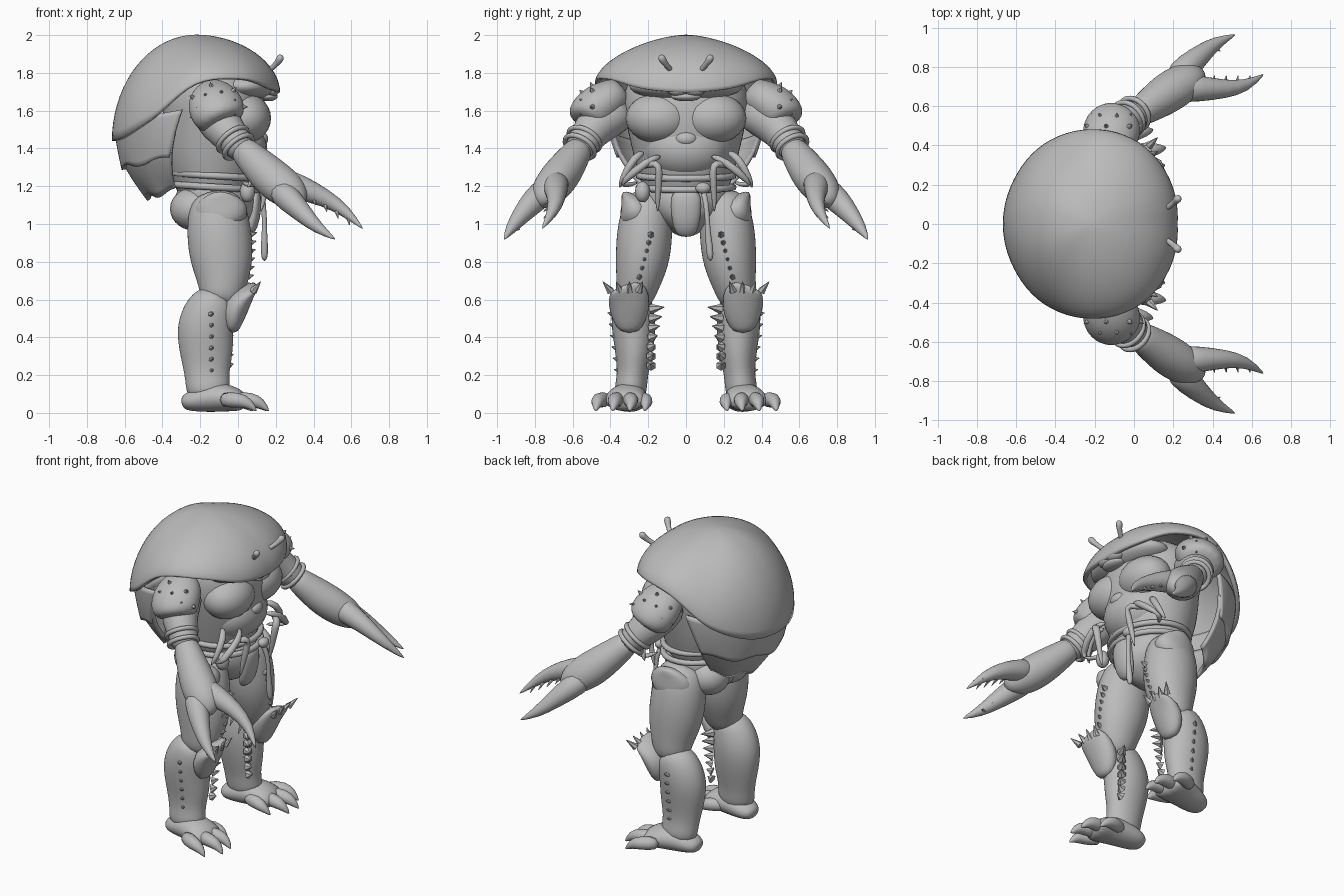
import bpy, bmesh, math
from mathutils import Vector

if "Cube" in bpy.data.objects:
    bpy.data.objects.remove(bpy.data.objects["Cube"], do_unlink=True)

grey = bpy.data.materials.new("plain grey")
grey.use_nodes = True
GREY = (0.5, 0.5, 0.5, 1)
grey.diffuse_color = GREY
grey.node_tree.nodes["Principled BSDF"].inputs["Base Color"].default_value = GREY


def finish(bm, name, mirror=False, subdivide=0, thickness=0, smooth=True):
    """Turn a bmesh into a shaded object, with optional mirror, thickness and smoothing."""
    bmesh.ops.recalc_face_normals(bm, faces=bm.faces)
    mesh = bpy.data.meshes.new(name)
    bm.to_mesh(mesh)
    bm.free()
    mesh.materials.append(grey)
    obj = bpy.data.objects.new(name, mesh)
    bpy.context.collection.objects.link(obj)
    for face in mesh.polygons:
        face.use_smooth = smooth
    if mirror:
        mod = obj.modifiers.new("mirror", 'MIRROR')
        mod.use_axis = (False, True, False)
        mod.use_mirror_merge = False
    if thickness:
        mod = obj.modifiers.new("thickness", 'SOLIDIFY')
        mod.thickness = thickness
        mod.offset = 0
    if subdivide:
        mod = obj.modifiers.new("smoothing", 'SUBSURF')
        mod.levels = mod.render_levels = subdivide


def add_tube(bm, rows, ref=(1, 0, 0), sides=12):
    """Loft rings (x, y, z, radius along ref, radius across) square to their path."""
    points = [Vector(row[:3]) for row in rows]
    rings = []
    for i, row in enumerate(rows):
        tangent = (points[min(i + 1, len(rows) - 1)] - points[max(i - 1, 0)]).normalized()
        along = Vector(ref)
        along = (along - tangent * along.dot(tangent)).normalized()
        across = tangent.cross(along)
        ring = []
        for k in range(sides):
            angle = math.tau * k / sides
            ring.append(bm.verts.new(points[i] + along * row[3] * math.cos(angle)
                                     + across * row[-1] * math.sin(angle)))
        rings.append(ring)
    for low, high in zip(rings, rings[1:]):
        for k in range(sides):
            n = (k + 1) % sides
            bm.faces.new((low[k], low[n], high[n], high[k]))
    bm.faces.new(rings[0])
    bm.faces.new(rings[-1])


def tube(name, rows, mirror=True, ref=(1, 0, 0), subdivide=1):
    bm = bmesh.new()
    add_tube(bm, rows, ref)
    finish(bm, name, mirror, subdivide)


def ball(name, centre, radii, mirror=True):
    bm = bmesh.new()
    bmesh.ops.create_uvsphere(bm, u_segments=24, v_segments=14, radius=1)
    bmesh.ops.scale(bm, vec=radii, verts=bm.verts)
    bmesh.ops.translate(bm, vec=centre, verts=bm.verts)
    finish(bm, name, mirror)


def spikes(name, pairs, radius):
    """Small cones, each from a base point to a tip point."""
    bm = bmesh.new()
    for base, tip in pairs:
        ref = (0, 0, 1) if abs(tip[2] - base[2]) < 0.03 else (1, 0.2, 0)
        add_tube(bm, [(*base, radius), (*tip, 0.002)], ref, 6)
    finish(bm, name, True, smooth=False)


def patch(name, point, start, end, columns, rows, thickness):
    """Curved sheet sampled from point(azimuth, t)."""
    bm = bmesh.new()
    grid = [[bm.verts.new(point(math.radians(start + (end - start) * c / columns), r / rows))
             for c in range(columns + 1)] for r in range(rows + 1)]
    for a, b in zip(grid, grid[1:]):
        for c in range(columns):
            bm.faces.new((a[c], a[c + 1], b[c + 1], b[c]))
    bmesh.ops.remove_doubles(bm, verts=bm.verts, dist=0.0005)
    finish(bm, name, thickness=thickness)


def spline(keys, position):
    """Smooth curve through evenly spaced keys, flat at both ends."""
    i = min(int(position), len(keys) - 2)
    f = position - i
    before, after = keys[max(i - 1, 0)], keys[min(i + 2, len(keys) - 1)]
    return [b + f / 2 * (c - a + f * (2 * a - 5 * b + 4 * c - d + f * (3 * (b - c) + d - a)))
            for a, b, c, d in zip(before, keys[i], keys[i + 1], after)]


# Carapace: dome whose (radius, rim height, roundness) follow the azimuth in equal steps
CENTRE = -0.22
RIM = [(.43, 1.695, 1.9), (.45, 1.715, 1.85), (.47, 1.765, 1.65), (.47, 1.74, 1.6),
       (.46, 1.56, 1.8), (.44, 1.46, 2), (.435, 1.44, 2)]


def dome_point(azimuth, t):
    degrees = abs((math.degrees(azimuth) + 180) % 360 - 180)
    radius, height, power = spline(RIM, degrees / 30)
    flare = math.sin(t * math.pi / 2)
    rise = max(0, 1 - flare ** power) ** (1 / power)
    return (CENTRE + radius * flare * math.cos(azimuth), radius * flare * math.sin(azimuth),
            height + (1.99 - height) * rise)


patch("carapace", dome_point, 0, 360, 72, 18, 0.025)


# Back plates: overlapping tiers that narrow downwards, each with a shallow scalloped edge
def back_plate(name, top, bottom, wide, narrow, start):
    def point(azimuth, t):
        azimuth = math.pi + (azimuth - math.pi) * (1 - 0.15 * t)
        ragged = 0.012 * math.cos(azimuth * 9) * t ** 4
        radius = wide + (narrow - wide) * t ** 1.6
        rise = 0.08 * (1 - abs(math.cos(azimuth)))
        return (CENTRE + radius * math.cos(azimuth), radius * math.sin(azimuth),
                top + rise + (bottom - top) * t + ragged)
    patch(name, point, start, 360 - start, 48, 10, 0.022)


back_plate("upper_back_plate", 1.54, 1.3, .425, .385, 100)
back_plate("lower_back_plate", 1.42, 1.14, .405, .25, 106)

# Torso, chest and hips
tube("torso", [(-.13, 0, 1.1, .17, .2), (-.13, 0, 1.22, .22, .25), (-.14, 0, 1.36, .27, .29),
               (-.12, 0, 1.55, .29, .335), (-.13, 0, 1.7, .28, .36), (-.16, 0, 1.86, .2, .25)],
     mirror=False, subdivide=2)
ball("chest_muscle", (.03, .14, 1.56), (.145, .18, .135))
ball("belly_plate", (-.03, 0, 1.4), (.185, .23, .17), False)
ball("breast_plate", (.12, 0, 1.45), (.04, .06, .04), False)
tube("hips", [(-.11, 0, .93, .06, .04), (-.11, 0, .99, .2, .13), (-.12, 0, 1.08, .23, .23),
              (-.12, 0, 1.19, .22, .25), (-.12, 0, 1.24, .15, .2)], mirror=False, subdivide=2)
tube("loincloth", [(.04, 0, .93, .02, .04), (.07, 0, .98, .04, .075), (.09, 0, 1.1, .04, .085),
                   (.09, 0, 1.19, .03, .08)], mirror=False)
ball("rump", (-.23, .1, 1.08), (.13, .13, .115))


# Ring-shaped straps
def band(name, centre, radii, thick, axis=(0, 0, 1), mirror=False):
    bm = bmesh.new()
    turn = Vector((0, 0, 1)).rotation_difference(Vector(axis))
    count, sides = 32, 8
    grid = []
    for i in range(count):
        a = math.tau * i / count
        grid.append([])
        for k in range(sides):
            b = math.tau * k / sides
            offset = thick * math.cos(b)
            local = Vector(((radii[0] + offset) * math.cos(a), (radii[1] + offset) * math.sin(a),
                            thick * math.sin(b)))
            grid[-1].append(bm.verts.new(Vector(centre) + turn @ local))
    for i in range(count):
        for k in range(sides):
            n, m = (i + 1) % count, (k + 1) % sides
            bm.faces.new((grid[i][k], grid[n][k], grid[n][m], grid[i][m]))
    finish(bm, name, mirror)


for label, height in (("upper", 1.255), ("lower", 1.195)):
    band(label + "_belt", (-.12, 0, height), (.225, .25), .018, (.06, 0, 1))
tube("belt_tail", [(.1, .08, 1.2, .02), (.14, .11, 1.12, .014), (.14, .115, .95, .013),
                   (.14, .125, .88, .022), (.14, .13, .8, .016)], mirror=False)
ball("belt_knot", (.12, .09, 1.19), (.03, .04, .03), False)
ball("belt_pouch", (.05, -.23, 1.17), (.04, .04, .055), False)

# Face under the carapace rim
ball("head", (.03, 0, 1.73), (.17, .3, .08), False)
ball("upper_lip", (.18, .04, 1.705), (.04, .06, .028))
ball("jaw", (.16, 0, 1.675), (.05, .08, .025), False)
tube("eye_stalk", [(.13, .06, 1.79, .016), (.18, .09, 1.825, .014), (.21, .115, 1.855, .016),
                   (.225, .13, 1.88, .024), (.23, .135, 1.895, .01)])

# Small folded limbs on the belly
tube("outer_belly_limb", [(.1, .13, 1.36, .012), (.16, .2, 1.34, .022), (.12, .34, 1.22, .024),
                          (.08, .34, 1.2, .02), (.02, .25, 1.22, .008)])
tube("inner_belly_limb", [(.08, .24, 1.3, .015), (.18, .15, 1.33, .024), (.17, .14, 1.29, .024),
                          (.14, .15, 1.15, .017), (.12, .15, 1.06, .005)])
tube("side_belly_limb", [(.04, .22, 1.38, .015), (.09, .27, 1.36, .024), (.08, .34, 1.24, .018),
                         (.05, .35, 1.19, .006)])

# Arms and bands
tube("shoulder_pad", [(-.14, .33, 1.72, .07), (-.13, .38, 1.68, .13, .1), (-.12, .46, 1.63, .155, .125),
                      (-.1, .52, 1.57, .15, .12), (-.08, .54, 1.53, .1)], subdivide=2)
tube("upper_arm", [(-.14, .3, 1.62, .1), (-.12, .42, 1.57, .125), (-.07, .5, 1.5, .11),
                   (0, .55, 1.42, .085), (.04, .58, 1.38, .075)])
AXIS = (.5, .4, -.65)
for label, shift, size in (("upper", .03, .09), ("lower", .085, .086)):
    spot = Vector((-.045, .525, 1.47)) + Vector(AXIS) * shift * 1.1
    band(label + "_arm_band", spot, (size, size), .014, AXIS, True)
tube("forearm", [(.0, .55, 1.42, .07), (.06, .59, 1.36, .085), (.14, .645, 1.28, .105, .105),
                 (.22, .7, 1.21, .115, .105), (.3, .75, 1.15, .095, .085), (.35, .77, 1.11, .03)],
     subdivide=2)
ball("claw_joint", (.25, .69, 1.25), (.045, .05, .045))
tube("outer_pincer", [(.2, .72, 1.2, .08), (.28, .81, 1.12, .07), (.35, .87, 1.05, .052),
                      (.42, .925, .98, .034), (.52, .965, .915, .003)])
tube("inner_pincer", [(.22, .69, 1.23, .08), (.34, .69, 1.19, .068), (.46, .685, 1.14, .05),
                      (.57, .7, 1.07, .034), (.665, .765, .97, .003)])
spikes("pincer_teeth", [((.4 + .06 * i, .7, 1.14 - .03 * i), (.41 + .06 * i, .755, 1.1 - .035 * i))
                        for i in range(4)]
       + [((.3 + .05 * i, .84 + .03 * i, 1.08 - .05 * i), (.34 + .05 * i, .81 + .035 * i, 1.07 - .05 * i))
          for i in range(3)], .016)


# Low thorns on the outside of each shoulder pad
def shoulder_thorn(i, j):
    a, b = math.tau * (i + j / 2) / 7, 0.4 + 0.5 * j
    way = Vector((math.cos(a) * math.cos(b), math.sin(b), math.sin(a) * math.cos(b)))
    base = Vector((-.11 + .14 * way.x, .45 + .11 * way.y, 1.62 + .11 * way.z))
    return base, base + way * .035


spikes("shoulder_thorns", [shoulder_thorn(i, j) for i in range(7) for j in range(2)], .018)

# Legs
tube("thigh", [(-.12, .17, 1.16, .1, .09), (-.11, .2, 1.1, .16, .14), (-.1, .22, .95, .18, .155),
               (-.085, .23, .8, .175, .15), (-.08, .26, .66, .13, .115), (-.1, .28, .56, .1, .09)],
     subdivide=2)
tube("shin", [(-.1, .28, .64, .08, .09), (-.14, .285, .57, .14, .115), (-.18, .275, .45, .16, .125),
              (-.165, .275, .3, .145, .1), (-.165, .285, .18, .115, .08), (-.15, .3, .07, .13, .1)],
     subdivide=2)
tube("knee_guard", [(-.03, .3, .42, .03, .05), (-.03, .3, .49, .06, .095), (-.01, .3, .57, .075, .115),
                    (.05, .305, .64, .045, .11), (.1, .32, .675, .012, .075)])
spikes("knee_thorns", [((.08, .25 + .05 * i, .645), (.12, .23 + .07 * i, .695)) for i in range(4)], .022)
tube("hip_flap", [(-.08, .24, .98, .12, .1), (-.09, .265, 1.07, .16, .1), (-.1, .3, 1.13, .12, .05),
                  (-.1, .335, 1.17, .02, .01)])

# Feet with clawed toes
tube("foot", [(-.3, .28, .05, .03, .04), (-.26, .28, .06, .055, .085), (-.14, .3, .085, .085, .1),
              (-.04, .32, .08, .075, .115), (.05, .33, .05, .045, .11)], ref=(0, 0, 1), subdivide=2)
for name, side, reach in (("inner", .21, .08), ("second", .29, .16), ("third", .38, .165),
                          ("outer", .47, .1)):
    root = .32 + (side - .32) * .6
    tube(name + "_toe", [(reach - .2, root, .07, .045), (reach - .09, side, .07, .042),
                         (reach - .04, side, .05, .03), (reach, side + .01, .008, .004)],
         ref=(0, 0, 1))

# Thorn rows down the thighs and shins
spikes("thigh_thorns", [((.05 - .02 * (i / 6), .19 + .012 * i, .94 - .045 * i),
                         (.1 - .02 * (i / 6), .18 + .012 * i, .955 - .045 * i)) for i in range(7)], .025)
spikes("shin_thorns", [((-.06, .185, .55 - .05 * i), (-.025, .115 + .012 * i, .56 - .05 * i))
                       for i in range(7)], .028)
spikes("outer_shin_thorns", [((-.15, .375 - .007 * i, .52 - .06 * i), (-.13, .415 - .007 * i, .53 - .06 * i))
                             for i in range(6)], .022)
